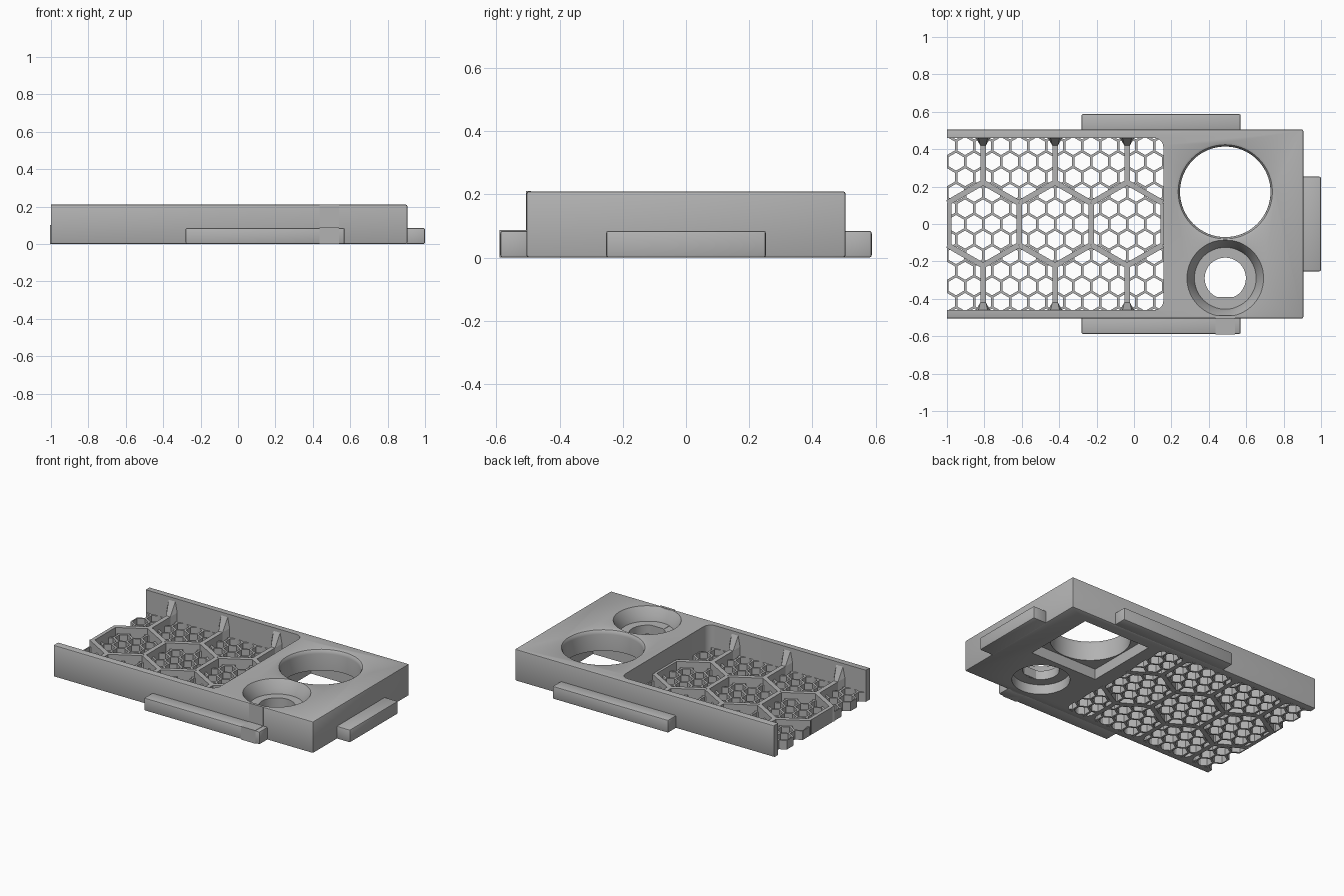
import bpy, bmesh, math
from mathutils import Vector

cube = bpy.data.objects.get("Cube")
if cube:
    bpy.data.objects.remove(cube)

grey = bpy.data.materials.new("plain grey")
grey.use_nodes = True
grey.diffuse_color = (0.45, 0.45, 0.45, 1)
grey.node_tree.nodes["Principled BSDF"].inputs["Base Color"].default_value = (0.45, 0.45, 0.45, 1)


def finish(name, bm):
    bmesh.ops.recalc_face_normals(bm, faces=bm.faces)
    me = bpy.data.meshes.new(name)
    bm.to_mesh(me)
    bm.free()
    me.materials.append(grey)
    ob = bpy.data.objects.new(name, me)
    bpy.context.collection.objects.link(ob)
    return ob


def prism(bm, outline, z0, z1):
    low = [bm.verts.new((x, y, z0)) for x, y in outline]
    high = [bm.verts.new((x, y, z1)) for x, y in outline]
    bm.faces.new(low[::-1])
    bm.faces.new(high)
    n = len(low)
    for i in range(n):
        j = (i + 1) % n
        bm.faces.new((low[i], low[j], high[j], high[i]))


def rect(x0, x1, y0, y1):
    return [(x0, y0), (x1, y0), (x1, y1), (x0, y1)]


def rounded(x0, x1, y0, y1, r, steps=6):
    pts = []
    for k, (cx, cy) in enumerate(rect(x0 + r, x1 - r, y0 + r, y1 - r)):
        for s in range(steps + 1):
            a = math.pi * (1 + k / 2 + s / steps / 2)
            pts.append((cx + r * math.cos(a), cy + r * math.sin(a)))
    return pts


def block(name, x0, x1, y0, y1, z1, bevel=0.0):
    # Box on the ground, bevelled except around the open end
    bm = bmesh.new()
    prism(bm, rect(x0, x1, y0, y1), 0, z1)
    if bevel:
        edges = [e for e in bm.edges if not all(v.co.x < -0.99 for v in e.verts)]
        bmesh.ops.bevel(bm, geom=edges, offset=bevel, segments=2, profile=0.5, affect='EDGES')
    return finish(name, bm)


def lathe(name, profile, cx, cy, n=64):
    # Closed solid of revolution
    bm = bmesh.new()
    rings = [[bm.verts.new((cx + r * math.cos(math.tau * i / n), cy + r * math.sin(math.tau * i / n), z))
              for i in range(n)] for r, z in profile]
    bm.faces.new(rings[0][::-1])
    bm.faces.new(rings[-1])
    for a, b in zip(rings, rings[1:]):
        for i in range(n):
            j = (i + 1) % n
            bm.faces.new((a[i], a[j], b[j], b[i]))
    return finish(name, bm)


def prism_object(name, outline, z0, z1):
    bm = bmesh.new()
    prism(bm, outline, z0, z1)
    return finish(name, bm)


def cut(target, cutter):
    cutter.hide_render = True
    mod = target.modifiers.new("cut", 'BOOLEAN')
    mod.operation = 'DIFFERENCE'
    mod.solver = 'EXACT'
    mod.object = cutter
    bpy.context.view_layer.objects.active = target
    bpy.ops.object.modifier_apply(modifier=mod.name)
    bpy.data.objects.remove(cutter)


TOP, SIDE, END = 0.21, 0.505, 0.905
FLOOR, RIB = 0.06, 0.1
PITCH, MID = 0.385, -0.422

# Main body with tray pocket and the two round wells
body = block("main_body", -1, END, -SIDE, SIDE, TOP, 0.008)
cut(body, prism_object("tray_cutter", rounded(-1.3, 0.157, -0.46, 0.46, 0.05), -0.1, 0.4))
cut(body, lathe("large_hole_cutter", [(0.242, -0.1), (0.242, 0.18), (0.245, 0.195), (0.252, 0.205),
                                      (0.265, TOP), (0.265, 0.3)], 0.488, 0.172))
cut(body, prism_object("square_recess_cutter", rect(0.24, 0.737, -0.077, 0.421), -0.1, 0.07))
cut(body, lathe("small_well_cutter", [(0.165, 0.125), (0.175, 0.16), (0.205, TOP), (0.205, 0.3)], 0.488, -0.29))
cut(body, lathe("small_hole_cutter", [(0.11, -0.1), (0.11, 0.3)], 0.488, -0.29))
cut(body, lathe("under_well_cutter", [(0.175, -0.1), (0.175, 0.065)], 0.488, -0.29))

# Side and end tabs
tabs = [block("front_tab", -0.28, 0.57, -0.588, -SIDE + 0.01, 0.085, 0.008),
        block("back_tab", -0.28, 0.57, SIDE - 0.01, 0.588, 0.085, 0.008),
        block("end_tab", END - 0.01, 1.0, -0.253, 0.253, 0.085, 0.008)]

# Narrow key running through the front wall beside the small well
block("key_tab", 0.435, 0.54, -0.59, -0.5, 0.087)
block("key_wall", 0.435, 0.54, -0.507, -0.49, TOP + 0.001)
prism_object("key_ledge", rect(0.435, 0.54, -0.47, -0.39), 0.066, 0.127)

# Fine honeycomb floor
floor = block("honeycomb_floor", -1, 0.168, -0.47, 0.47, FLOOR)
bm = bmesh.new()
fine = PITCH / 4
radius = 0.0415 / math.cos(math.pi / 6)
for row in range(-6, 7):
    y = row * fine * math.sqrt(3) / 2
    shift = 0 if row % 2 else fine / 2
    for col in range(-7, 7):
        x = MID + shift + col * fine
        if -1.06 < x < 0.2:
            prism(bm, [(x + radius * math.sin(math.tau * k / 6), y + radius * math.cos(math.tau * k / 6))
                       for k in range(6)], -0.05, 0.2)
cut(floor, finish("honeycomb_cutter", bm))

# Large honeycomb ribs
bm = bmesh.new()
side = PITCH / math.sqrt(3)


def rib(a, b, width=0.03):
    a, b = Vector(a), Vector(b)
    d = (b - a).normalized()
    n = Vector((-d.y, d.x)) * width / 2
    prism(bm, [tuple(p) for p in (a - n, b - n, b + n, a + n)], 0, RIB)


centres = [MID - PITCH, MID, MID + PITCH]
for x in centres:
    for s in (-1, 1):
        rib((x, s * (side - 0.008)), (x, s * 0.47))
        for t in (-1, 1):
            rib((x, s * side), (x + t * PITCH / 2 * 0.985, s * side * 0.51))
    rib((x + PITCH / 2, -side / 2), (x + PITCH / 2, side / 2))
rib((-0.988, -side / 2), (-0.988, side / 2), 0.024)
finish("large_ribs", bm)

# Flared gussets where ribs climb the tray walls
for s, label in ((-1, "front"), (1, "back")):
    for x in centres:
        bm = bmesh.new()
        for half, y, z in ((0.04, 0.463, 0), (0.04, 0.463, 0.12), (0.025, 0.463, 0.195),
                           (0.015, 0.42, 0), (0.015, 0.42, RIB), (0.02, 0.446, 0.13)):
            for t in (-1, 1):
                bm.verts.new((x + t * half, s * y, z))
        bmesh.ops.convex_hull(bm, input=bm.verts)
        finish(label + "_gusset", bm)

# Smooth the round walls while keeping edges crisp
bpy.ops.object.select_all(action='DESELECT')
for ob in [body] + tabs:
    ob.select_set(True)
bpy.context.view_layer.objects.active = body
bpy.ops.object.shade_smooth_by_angle(angle=math.radians(30))
